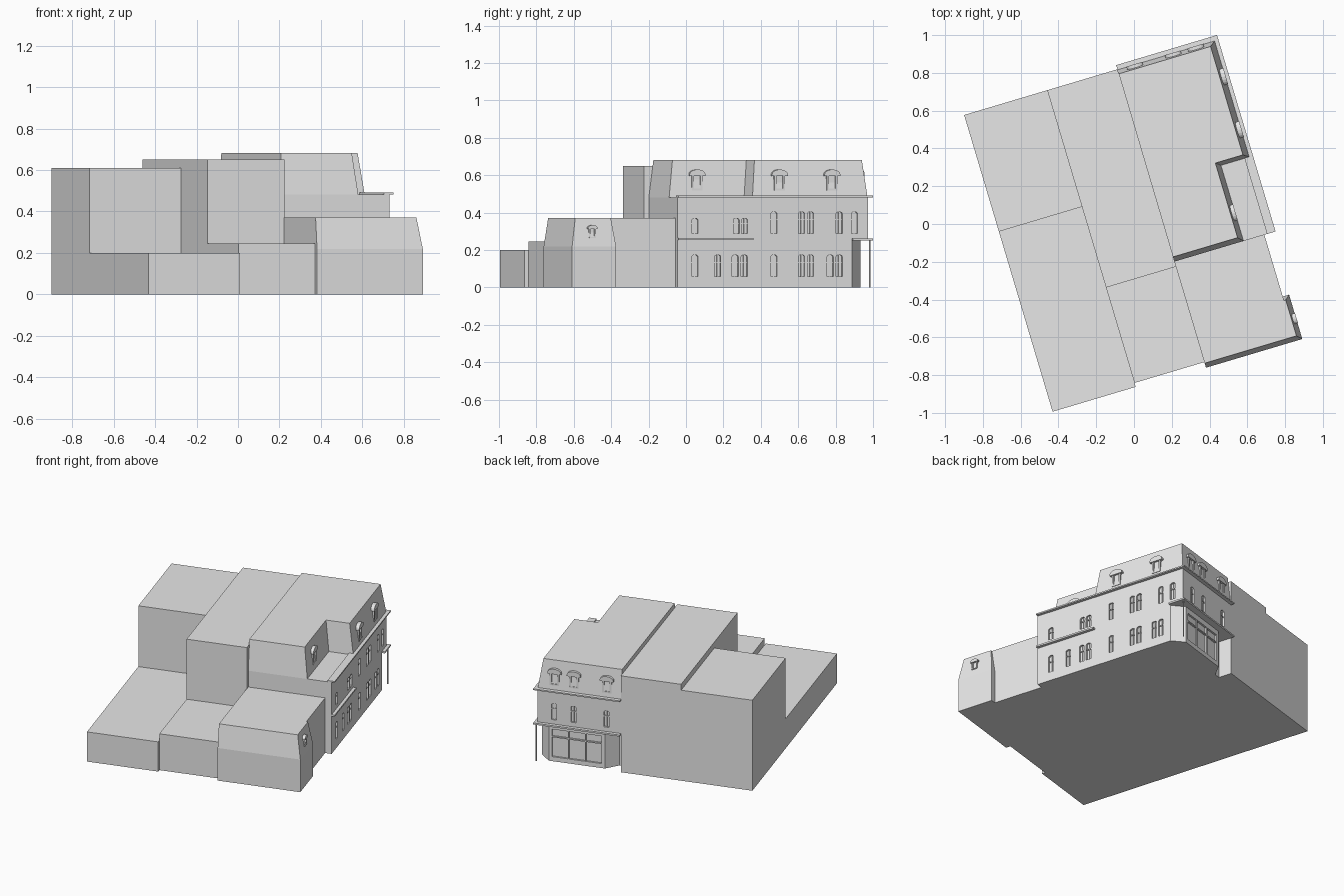
import bpy, bmesh, math
from mathutils import Matrix, Vector

if "Cube" in bpy.data.objects:
    bpy.data.objects.remove(bpy.data.objects["Cube"])

grey = bpy.data.materials.new("plain grey")
grey.use_nodes = True
grey.diffuse_color = (0.8, 0.8, 0.8, 1)
grey.node_tree.nodes["Principled BSDF"].inputs["Base Color"].default_value = (0.8, 0.8, 0.8, 1)

# The whole building is turned about z; parts are laid out square, then rotated
TURN = Matrix.Rotation(math.radians(16.6), 4, 'Z')


def loft(name, rings):
    """Solid through matching rings of 3D points, capped at both ends."""
    bm = bmesh.new()
    loops = [[bm.verts.new(TURN @ Vector(p)) for p in ring] for ring in rings]
    n = len(loops[0])
    for a, b in zip(loops, loops[1:]):
        for i in range(n):
            j = (i + 1) % n
            bm.faces.new((a[i], a[j], b[j], b[i]))
    bm.faces.new(loops[0])
    bm.faces.new(loops[-1])
    bmesh.ops.recalc_face_normals(bm, faces=bm.faces)
    mesh = bpy.data.meshes.new(name)
    bm.to_mesh(mesh)
    bm.free()
    mesh.materials.append(grey)
    ob = bpy.data.objects.new(name, mesh)
    bpy.context.collection.objects.link(ob)
    return ob


def prism(name, outline, z0, z1, top=None):
    return loft(name, [[(x, y, z0) for x, y in outline],
                       [(x, y, z1) for x, y in (top or outline)]])


def block(name, x0, x1, y0, y1, z0, z1):
    return prism(name, [(x0, y0), (x1, y0), (x1, y1), (x0, y1)], z0, z1)


def panel(name, at, facing, profile, d0, d1):
    """Extrude a (sideways, z) profile out of a wall that faces the given angle."""
    c, s = math.cos(facing), math.sin(facing)
    return loft(name, [[(at[0] - s * p + c * d, at[1] + c * p + s * d, z)
                        for p, z in profile] for d in (d0, d1)])


def rect(a, b, z0, z1):
    return [(a, z0), (b, z0), (b, z1), (a, z1)]


def arch(w, z0, z1, rise, n=6):
    """Opening of width w with a curved head."""
    pts = [(-w / 2, z0), (w / 2, z0)]
    for i in range(n + 1):
        t = math.pi * i / n
        pts.append((w / 2 * math.cos(t), z1 - rise + rise * math.sin(t)))
    return pts


def carve(target, cutters):
    """Cut the openings out of the wall and discard the cutters."""
    for c in cutters:
        c.hide_render = True
        mod = target.modifiers.new("opening", 'BOOLEAN')
        mod.operation = 'DIFFERENCE'
        mod.solver = 'EXACT'
        mod.object = c
    bpy.context.view_layer.update()
    deps = bpy.context.evaluated_depsgraph_get()
    mesh = bpy.data.meshes.new_from_object(target.evaluated_get(deps))
    target.modifiers.clear()
    target.data = mesh
    for c in cutters:
        bpy.data.objects.remove(c)


SIDE, BACK = 0.0, math.pi / 2

# Plain flat-roofed blocks
block("left_rear_block", -0.697, -0.238, 0.166, 0.81, 0, 0.61)
block("left_front_block", -0.697, -0.238, -0.829, 0.166, 0, 0.20)
block("middle_rear_block", -0.238, 0.15, -0.28, 0.81, 0, 0.65)
block("middle_front_block", -0.238, 0.15, -0.807, -0.28, 0, 0.245)

# Low corner wing with a mansard roof
wing = [(0.148, -0.838), (0.68, -0.838), (0.68, -0.593),
        (0.645, -0.593), (0.645, -0.252), (0.148, -0.252)]
wing_top = [(0.148, -0.813), (0.655, -0.813), (0.655, -0.615),
            (0.645, -0.615), (0.645, -0.252), (0.148, -0.252)]
prism("wing_walls", wing, 0, 0.22)
prism("wing_mansard", wing, 0.22, 0.372, wing_top)

# Main house: ground floor with canted shopfront, upper floor, mansard
ground = prism("ground_floor", [(0.15, -0.252), (0.687, -0.252), (0.687, 0.72), (0.62, 0.79),
                                (0.26, 0.79), (0.19, 0.72), (0.15, 0.72)], 0, 0.25)
upper = block("upper_floor", 0.15, 0.687, -0.252, 0.81, 0.25, 0.482)
prism("main_mansard",
      [(0.148, -0.252), (0.53, -0.252), (0.53, 0.166), (0.687, 0.166), (0.687, 0.808), (0.15, 0.808)],
      0.482, 0.682,
      [(0.148, -0.226), (0.505, -0.226), (0.505, 0.186), (0.657, 0.186), (0.657, 0.785), (0.15, 0.785)])

# Cornice, canopy, ledge and corner post
prism("cornice", [(0.15, 0.78), (0.66, 0.78), (0.66, -0.252), (0.707, -0.252),
                  (0.707, 0.833), (0.15, 0.833)], 0.482, 0.491)
prism("canopy", [(0.15, 0.78), (0.66, 0.78), (0.66, 0.72), (0.707, 0.72),
                 (0.707, 0.833), (0.15, 0.833)], 0.25, 0.261)
block("side_ledge", 0.68, 0.707, -0.252, 0.166, 0.254, 0.265)
prism("corner_post", [(0.692 + 0.004 * math.cos(i * math.pi / 4),
                       0.818 + 0.004 * math.sin(i * math.pi / 4)) for i in range(8)], 0, 0.25)

# Windows: arched recesses, each with a transom and a mullion
DEPTH = 0.012


def windows(wall, places, facing, z0, z1):
    cuts = []
    for at in places:
        cuts.append(panel("window_cutter", at, facing, arch(0.034, z0, z1, 0.010), -DEPTH, 0.02))
    carve(wall, cuts)
    zt = z0 + 0.62 * (z1 - z0)
    for at in places:
        panel("window_transom", at, facing, rect(-0.017, 0.017, zt, zt + 0.006), -DEPTH, -0.005)
        panel("window_mullion", at, facing, rect(-0.002, 0.002, z0, z1 - 0.001), -DEPTH, -0.007)


lower_side = [(0.687, y) for y in (-0.155, -0.028, 0.07, 0.12, 0.286, 0.44, 0.49, 0.60, 0.65)]
upper_side = [(0.687, y) for y in (0.286, 0.44, 0.49, 0.65, 0.735)]
short_side = [(0.687, y) for y in (-0.155, 0.076, 0.122)]
upper_back = [(x, 0.81) for x in (0.243, 0.455, 0.58)]
windows(ground, lower_side, SIDE, 0.06, 0.175)
windows(upper, upper_side, SIDE, 0.29, 0.405)
windows(upper, short_side, SIDE, 0.29, 0.37)
windows(upper, upper_back, BACK, 0.29, 0.40)

# Shopfront glazing: a shallow recess divided by bars
shop = (0.44, 0.79)
carve(ground, [panel("shop_cutter", shop, BACK, rect(-0.16, 0.16, 0.03, 0.215), -0.012, 0.02)])
for s in (-0.055, 0.055):
    panel("shop_bar", shop, BACK, rect(s - 0.004, s + 0.004, 0.03, 0.215), -0.012, -0.002)
panel("shop_rail", shop, BACK, rect(-0.16, 0.16, 0.16, 0.168), -0.012, -0.002)


# Dormers: two jambs, sill, set-back pane and a wide curved hood
def dormer(at, facing, z, k=1.0):
    def piece(name, prof, d0, d1):
        panel(name, at, facing, [(p * k, z + h * k) for p, h in prof], d0, d1)
    piece("dormer_pane", rect(-0.02, 0.02, 0, 0.085), -0.04, -0.012)
    for s in (-1, 1):
        piece("dormer_jamb", rect(s * 0.024 - 0.006, s * 0.024 + 0.006, 0, 0.085), -0.04, -0.003)
    piece("dormer_sill", rect(-0.03, 0.03, -0.006, 0.004), -0.04, -0.002)
    hood = [(0.044 * math.cos(math.pi * i / 8), 0.080 + 0.026 * math.sin(math.pi * i / 8))
            for i in range(9)]
    piece("dormer_hood", [(-0.044, 0.072), (0.044, 0.072)] + hood, -0.045, 0.002)


for y in (0.319, 0.612):
    dormer((0.687, y), SIDE, 0.525)
dormer((0.53, -0.094), SIDE, 0.525)
for x in (0.243, 0.455, 0.58):
    dormer((x, 0.808), BACK, 0.525)
dormer((0.68, -0.723), SIDE, 0.268, 0.62)
